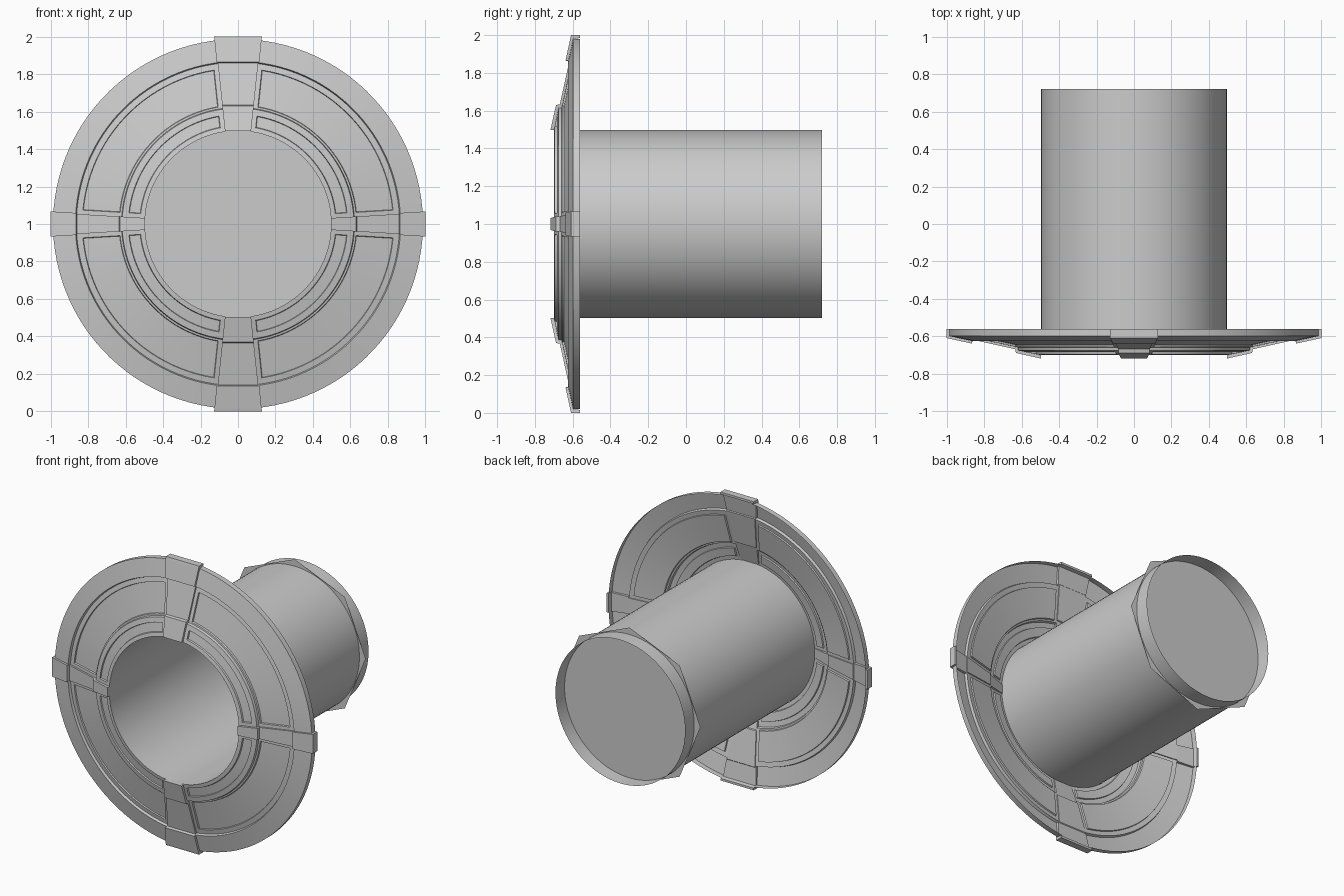
import bpy, bmesh, math
from mathutils import Matrix

if "Cube" in bpy.data.objects:
    bpy.data.objects.remove(bpy.data.objects["Cube"], do_unlink=True)

grey = bpy.data.materials.new("light_grey")
grey.use_nodes = True
COLOUR = (0.6, 0.6, 0.6, 1)
grey.diffuse_color = COLOUR
grey.node_tree.nodes["Principled BSDF"].inputs["Base Color"].default_value = COLOUR


def finish(bm, name, smooth=True):
    """Turn a bmesh into a shaded object standing at z = 1."""
    bmesh.ops.recalc_face_normals(bm, faces=bm.faces)
    mesh = bpy.data.meshes.new(name)
    bm.to_mesh(mesh)
    bm.free()
    mesh.materials.append(grey)
    ob = bpy.data.objects.new(name, mesh)
    ob.location.z = 1
    bpy.context.collection.objects.link(ob)
    if smooth:
        bpy.ops.object.select_all(action='DESELECT')
        ob.select_set(True)
        bpy.context.view_layer.objects.active = ob
        bpy.ops.object.shade_smooth_by_angle(angle=math.radians(25))
    return ob


def bridge(bm, rows, closed=False):
    """Quads between consecutive rows of vertices."""
    for a, b in zip(rows, rows[1:]):
        n = len(a)
        for i in range(n if closed else n - 1):
            j = (i + 1) % n
            bm.faces.new((a[i], a[j], b[j], b[i]))


# Half widths of the tapered ribs at radius r
def side_half(r):
    return 0.032 + 0.06 * (r - 0.5)


def upright_half(r):
    return 0.07 + 0.105 * (r - 0.5)


# Open barrel
bm = bmesh.new()
ends = []
for y in (-0.70, 0.72):
    ends.append([bm.verts.new((0.497 * math.cos(a), y, 0.497 * math.sin(a)))
                 for a in (math.tau * i / 96 for i in range(96))])
bridge(bm, ends, closed=True)
finish(bm, "barrel")

# Eight-sided end plate whose corners poke through the barrel
bm = bmesh.new()
bmesh.ops.create_circle(bm, cap_ends=True, segments=8, radius=0.545)
bm.transform(Matrix.Translation((0, 0.62, 0)) @ Matrix.Rotation(math.pi / 2, 4, 'X'))
finish(bm, "end_plate", smooth=False)

# Dish quadrant: rows are (radius, y, sunk panel row)
ROWS = [(0.497, -0.700, 0), (0.522, -0.695, 0), (0.525, -0.694, 1),
        (0.582, -0.683, 1), (0.585, -0.682, 0), (0.618, -0.675, 0),
        (0.622, -0.658, 0), (0.632, -0.656, 0), (0.635, -0.655, 1),
        (0.828, -0.614, 1), (0.831, -0.613, 0), (0.862, -0.606, 0),
        (0.868, -0.624, 0), (0.987, -0.598, 0), (0.987, -0.560, 0)]
STEPS = 24


def dish_quadrant(name, sx, sz):
    bm = bmesh.new()
    rows = []
    for r, y, sunk in ROWS:
        def span(margin):
            return (math.asin((side_half(r) + margin) / r),
                    math.pi / 2 - math.asin((upright_half(r) + margin) / r))
        edge, frame, panel = span(-0.004), span(0.022), span(0.025)
        angles = [edge[0], frame[0]]
        angles += [panel[0] + (panel[1] - panel[0]) * i / STEPS for i in range(STEPS + 1)]
        angles += [frame[1], edge[1]]
        last = len(angles) - 2
        rows.append([bm.verts.new((sx * r * math.cos(a),
                                   y + (0.01 if sunk and 1 < i < last else 0),
                                   sz * r * math.sin(a)))
                     for i, a in enumerate(angles)])
    bridge(bm, rows)
    finish(bm, name)


for sx, side in ((1, "left"), (-1, "right")):
    for sz, level in ((1, "upper"), (-1, "lower")):
        dish_quadrant(f"{level}_{side}_dish", sx, sz)

# Stepped ribs: stations are (radius, front y, back y)
STATIONS = [(0.497, -0.718, -0.695), (0.630, -0.688, -0.655),
            (0.634, -0.668, -0.648), (0.860, -0.618, -0.600),
            (0.865, -0.638, -0.605), (0.980, -0.613, -0.585),
            (0.985, -0.612, -0.560), (1.000, -0.608, -0.560)]


def rib(name, half, angle):
    bm = bmesh.new()
    rows = []
    for r, front, back in STATIONS:
        w = half(r) + (0.005 if r > 0.862 else 0)
        rows.append([bm.verts.new(p) for p in
                     ((r, front, -w), (r, front, w), (r, back, w), (r, back, -w))])
    bridge(bm, rows, closed=True)
    bm.faces.new(rows[0])
    bm.faces.new(rows[-1])
    bm.transform(Matrix.Rotation(angle, 4, 'Y'))
    finish(bm, name, smooth=False)


rib("left_rib", side_half, 0)
rib("right_rib", side_half, math.pi)
rib("top_rib", upright_half, -math.pi / 2)
rib("bottom_rib", upright_half, math.pi / 2)
